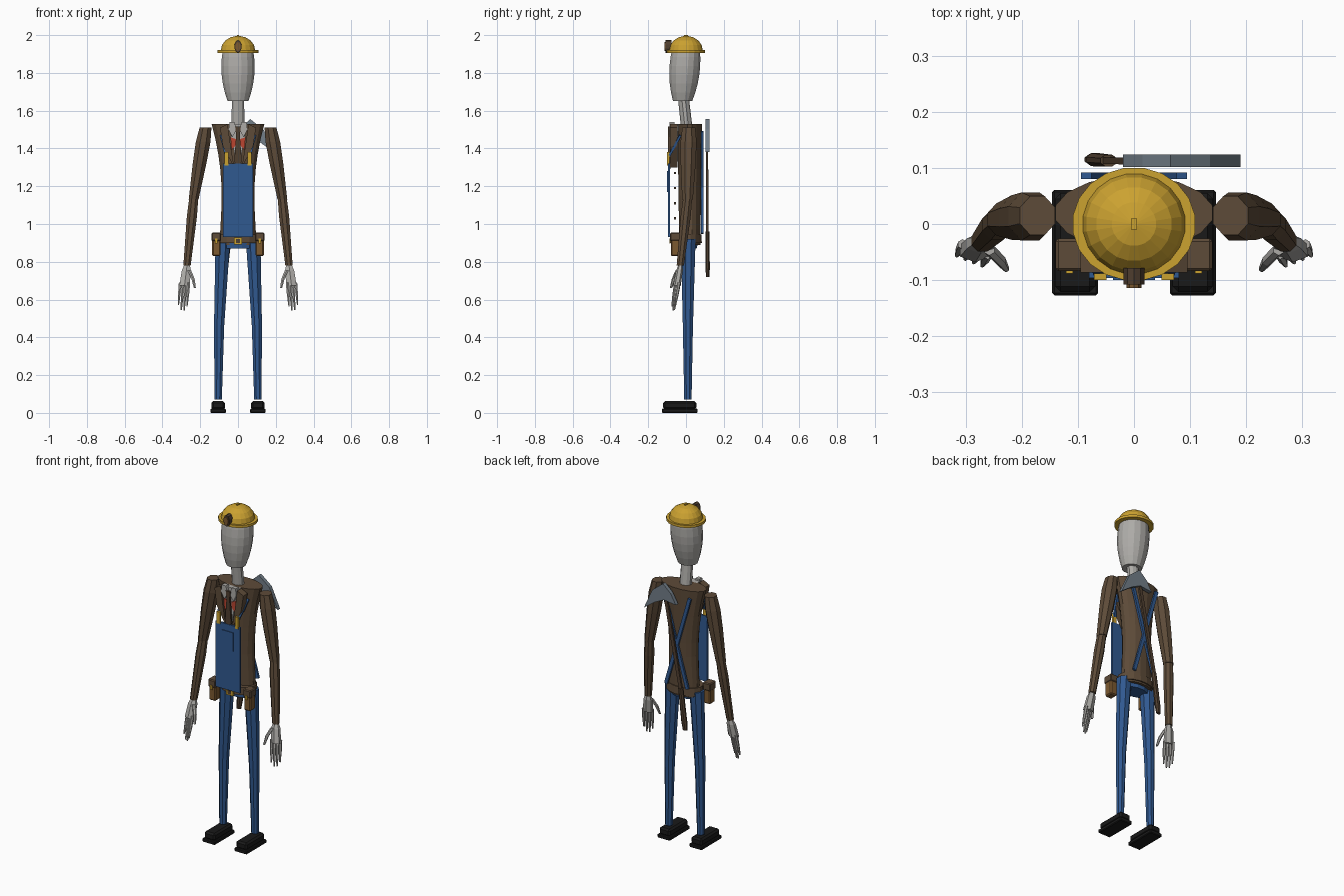
import bpy, bmesh
from math import sin, cos, pi, tau
from mathutils import Vector

old = bpy.data.objects.get("Cube")
if old:
    bpy.data.objects.remove(old, do_unlink=True)


def material(name, red, green, blue):
    mat = bpy.data.materials.new(name)
    mat.use_nodes = True
    mat.diffuse_color = (red, green, blue, 1)
    node = next(n for n in mat.node_tree.nodes if n.type == 'BSDF_PRINCIPLED')
    node.inputs["Base Color"].default_value = mat.diffuse_color
    return mat


BROWN = material("jacket brown", red=.11, green=.07, blue=.04)
DENIM = material("denim blue", red=.03, green=.1, blue=.28)
PALE = material("pale grey", red=.42, green=.41, blue=.39)
YELLOW = material("helmet yellow", red=.6, green=.36, blue=.03)
LEATHER = material("pouch leather", red=.2, green=.1, blue=.03)
BLACK = material("shoe black", red=.01, green=.01, blue=.01)
STEEL = material("steel grey", red=.17, green=.21, blue=.25)
RED = material("vest red", red=.5, green=.06, blue=.03)
WOOD = material("dark wood", red=.08, green=.05, blue=.03)


def skin_loops(name, mat, loops):
    """Join equal loops of points into a closed skin."""
    bm = bmesh.new()
    loops = [[bm.verts.new(point) for point in loop] for loop in loops]
    for lower, upper in zip(loops, loops[1:]):
        for i in range(len(lower)):
            bm.faces.new((lower[i - 1], lower[i], upper[i], upper[i - 1]))
    bm.faces.new(loops[0])
    bm.faces.new(loops[-1])
    bmesh.ops.recalc_face_normals(bm, faces=bm.faces)
    mesh = bpy.data.meshes.new(name)
    bm.to_mesh(mesh)
    bm.free()
    mesh.materials.append(mat)
    ob = bpy.data.objects.new(name, mesh)
    bpy.context.collection.objects.link(ob)
    return ob


def ellipse(centre, wide, deep, sides):
    """Level ring of points round a centre."""
    angles = [tau * (i + .5) / sides for i in range(sides)]
    return [Vector(centre) + Vector((wide * cos(a), deep * sin(a), 0)) for a in angles]


def limb(name, mat, path, radii, sides=8, flat=1):
    """Tapering tube through the points of a path."""
    rings = [ellipse(p, r, r * flat, sides) for p, r in zip(path, radii)]
    return skin_loops(name, mat, rings)


def plate(name, mat, outline, front, thick, side=1):
    """Outline in x and z, with thickness along y."""
    return skin_loops(name, mat, [[(side * x, y, z) for x, z in outline]
                                  for y in (front, front + thick)])


def box(name, mat, centre, size, bevel=0):
    x, y, z = centre
    wide, deep, tall = (length / 2 for length in size)
    corners = [(x - wide, z - tall), (x + wide, z - tall), (x + wide, z + tall), (x - wide, z + tall)]
    ob = plate(name, mat, corners, y - deep, deep * 2)
    if bevel:
        mod = ob.modifiers.new("bevel", 'BEVEL')
        mod.width = bevel
        mod.segments = 1
    return ob


def strip(name, mat, start, end, width=.02, thick=.012):
    """Flat bar between two points."""
    start, end = Vector(start), Vector(end)
    along = (end - start).normalized()
    across = along.cross(Vector((0, 1, 0))).normalized()
    out = along.cross(across) * thick / 2
    across *= width / 2
    return skin_loops(name, mat, [[p + across + out, p - across + out, p - across - out, p + across - out]
                                  for p in (start, end)])


# Head: an egg that is widest above its middle
head = []
for step in range(7):
    t = step / 6
    radius = .09 - .08 * (t - .65) ** 2
    head.append(ellipse((0, .018 * (t - 1), 1.65 + .28 * t), radius, radius * .92, sides=16))
skin_loops("head", PALE, head)
limb("neck", PALE, [(0, .005, 1.5), (0, -.015, 1.68)], [.036, .034], sides=10, flat=.85)

# Helmet: a brim and a faceted dome
limb("helmet_brim", YELLOW, [(0, 0, 1.905), (0, 0, 1.92)], [.11, .11], sides=20, flat=.92)
dome = []
for step in range(5):
    a = step * pi / 8.4
    dome.append(ellipse((0, 0, 1.92 + .076 * sin(a)), .092 * cos(a), .09 * cos(a), sides=20))
skin_loops("helmet_dome", YELLOW, dome)
box("helmet_crest", YELLOW, centre=(0, 0, 1.99), size=(.01, .02, .02))


def oval(radius):
    return [(x, 1.94 + z * 1.7) for x, z, _ in ellipse((0, 0, 0), radius, radius, sides=10)]


plate("lamp_body", WOOD, oval(.02), front=-.108, thick=.03)
plate("lamp_lens", LEATHER, oval(.014), front=-.114, thick=.008)

# Jacket: slim waist, flared hem and broad shoulders
jacket = []
for step in range(9):
    t = step / 8
    wide = .088 + .055 * max(0, t / .6 - .67) ** 2 + .012 * max(0, 1 - t * 3)
    jacket.append(ellipse((0, .02, .89 + .64 * t), wide, .057 + .009 * t, sides=16))
skin_loops("jacket", BROWN, jacket)

# Belt and trouser seat
limb("belt", BROWN, [(0, .008, .9), (0, .008, .945)], [.112, .108], sides=16, flat=.69)
box("buckle", YELLOW, centre=(0, -.073, .91), size=(.044, .014, .036))
box("buckle_hole", WOOD, centre=(0, -.08, .91), size=(.022, .006, .02))
limb("trouser_seat", DENIM, [(0, .01, .87), (0, .015, .93)], [.08, .095], sides=12, flat=.6)

# Bib with pocket, and jacket buttons
box("bib", DENIM, centre=(0, -.09, 1.125), size=(.16, .012, .39))
box("bib_pocket", DENIM, centre=(0, -.097, 1.225), size=(.074, .006, .11))
for i in range(5):
    box("jacket_button", WOOD, centre=(0, -.058, 1.03 + i * .08), size=(.012, .012, .012))

# Shirt and tie
plate("shirt_front", PALE, [(-.05, 1.53), (-.01, 1.33), (.01, 1.33), (.05, 1.53)],
      front=-.072, thick=.04)
plate("tie", WOOD, [(0, 1.29), (.02, 1.33), (.01, 1.47), (.015, 1.515),
                    (-.015, 1.515), (-.01, 1.47), (-.02, 1.33)], front=-.094, thick=.012)


def build_side(label, s):
    """Everything that is mirrored from left to right."""
    def named(part):
        return label + "_" + part

    def at(x, y, z):
        return Vector((s * x, y, z))

    # Collar, vest and lapel
    plate(named("vest"), RED, [(.01, 1.42), (.034, 1.39), (.04, 1.46), (.012, 1.45)],
          front=-.078, thick=.008, side=s)
    plate(named("shirt_collar"), PALE, [(.006, 1.5), (.03, 1.46), (.05, 1.5), (.045, 1.54), (.02, 1.54)],
          front=-.088, thick=.028, side=s)
    plate(named("lapel"), BROWN, [(.055, 1.53), (.095, 1.51), (.08, 1.41), (.02, 1.3), (.04, 1.42)],
          front=-.086, thick=.04, side=s)

    # Suspenders that cross on the back
    box(named("strap_clip"), YELLOW, centre=at(.06, -.094, 1.345), size=(.022, .012, .07))
    strip(named("front_strap"), DENIM, start=at(.06, -.09, 1.36), end=at(.085, -.03, 1.47))
    strip(named("back_strap"), DENIM, start=at(.085, .086, 1.49), end=at(-.07, .086, .95))

    # Tool pouch
    pouch = at(.115, -.055, .88)
    box(named("pouch"), LEATHER, centre=pouch, size=(.044, .05, .1), bevel=.006)
    box(named("pouch_flap"), BROWN, centre=pouch + at(0, 0, .052), size=(.05, .058, .045), bevel=.005)
    box(named("pouch_clasp"), YELLOW, centre=pouch + at(0, -.03, .03), size=(.012, .006, .025))

    # Leg and shoe
    hip, knee, ankle = at(.08, .012, .92), at(.1, .01, .46), at(.105, .01, .07)
    limb(named("leg"), DENIM, [ankle, knee, knee.lerp(hip, .3), hip], [.021, .029, .033, .042])
    box(named("shoe_sole"), BLACK, centre=at(.105, -.033, .011), size=(.082, .188, .022), bevel=.004)
    box(named("shoe"), BLACK, centre=at(.105, -.033, .04), size=(.072, .176, .044), bevel=.01)

    # Arm
    shoulder, elbow, wrist = at(.172, .015, 1.51), at(.235, .008, 1.13), at(.27, -.03, .78)
    limb(named("upper_arm"), BROWN, [shoulder, shoulder.lerp(elbow, .2), shoulder.lerp(elbow, .5), elbow],
         [.034, .042, .039, .028], flat=1.1)
    limb(named("forearm"), BROWN, [elbow, elbow.lerp(wrist, .25), wrist], [.026, .029, .021])

    # Hand
    knuckles = wrist + at(.013, -.018, -.105)
    limb(named("palm"), PALE, [wrist, wrist.lerp(knuckles, .25), knuckles], [.018, .028, .031],
         sides=6, flat=.65)
    for i in range(4):
        base = knuckles + at(.015 * (i - 1.5), .006 * (i - 1), .015)
        tip = base + at(.01, -.02, -.15 + .012 * abs(i - 1.4) ** 2)
        limb(named("finger"), PALE, [base, base.lerp(tip, .5), tip], [.009, .008, .004], sides=6)
    thumb = wrist + at(-.012, -.015, -.025)
    limb(named("thumb"), PALE, [thumb, thumb + at(-.02, -.02, -.045), thumb + at(-.03, -.035, -.095)],
         [.011, .01, .006], sides=6)


build_side("left", 1)
build_side("right", -1)

# Pick carried on the back
plate("pick_head", STEEL, [(.065, 1.555), (.135, 1.5), (.19, 1.38), (.12, 1.43),
                           (.06, 1.46), (-.02, 1.45), (.015, 1.51)], front=.102, thick=.022)
handle_end, grip_end = Vector((-.045, .113, .96)), Vector((-.075, .115, .72))
strip("pick_handle", WOOD, start=(.06, .111, 1.5), end=handle_end)
limb("pick_grip", WOOD, [grip_end, grip_end.lerp(handle_end, .2), handle_end], [.014, .018, .016], flat=.7)
